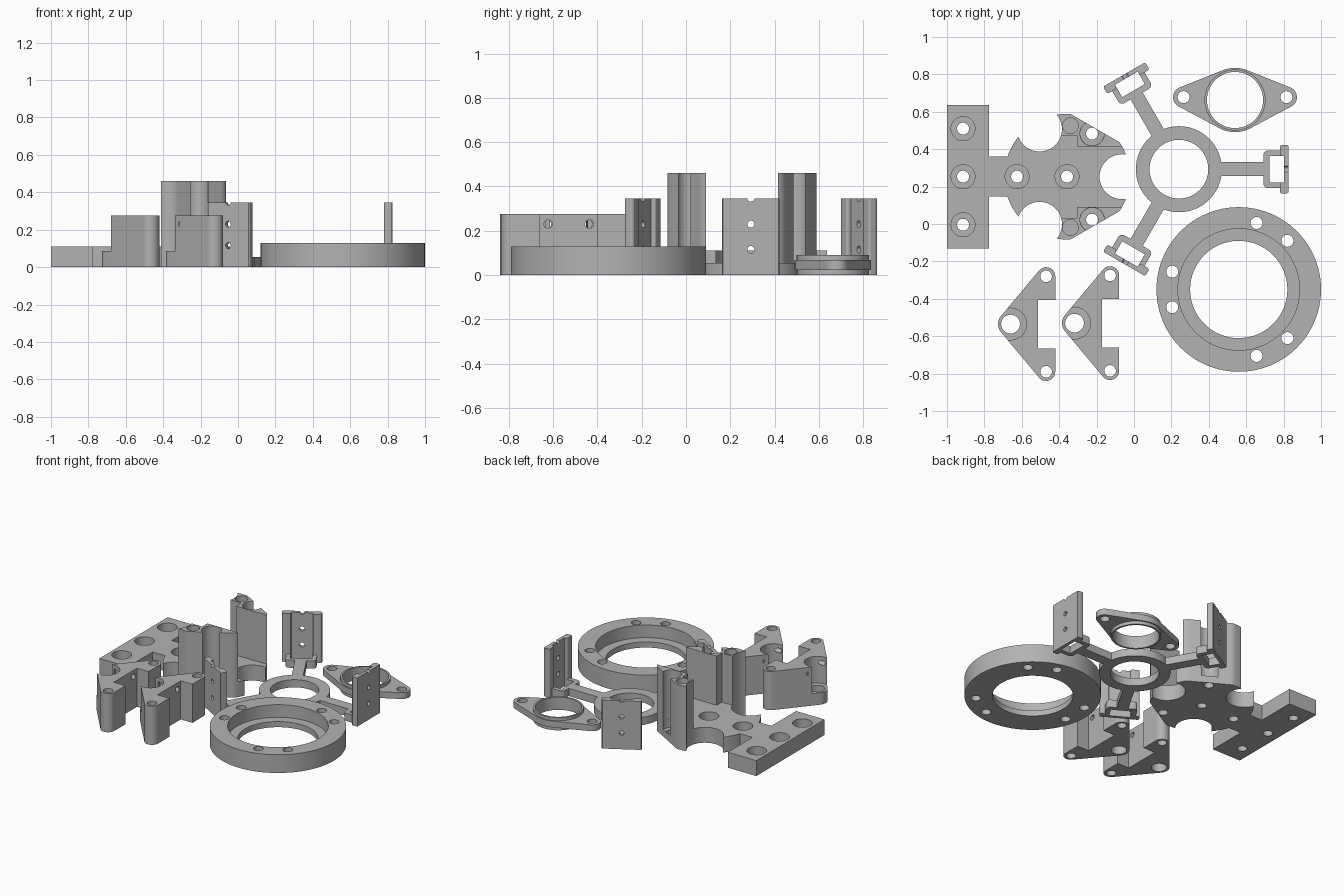
import bpy, bmesh, math
from mathutils import Matrix, Vector, geometry

if "Cube" in bpy.data.objects:
    bpy.data.objects.remove(bpy.data.objects["Cube"])

GREY = bpy.data.materials.new("plain_grey")
GREY.diffuse_color = (0.45, 0.45, 0.45, 1)
GREY.use_nodes = True
GREY.node_tree.nodes["Principled BSDF"].inputs["Base Color"].default_value = GREY.diffuse_color
SEG = 64


def circle(x, y, r, n=SEG):
    return [(x + r * math.cos(2 * math.pi * i / n), y + r * math.sin(2 * math.pi * i / n))
            for i in range(n)]


def rect(x0, x1, y0, y1):
    return [(x0, y0), (x1, y0), (x1, y1), (x0, y1)]


def hull(*circles):
    pts = [p for c in circles for p in circle(*c)]
    return [pts[i] for i in geometry.convex_hull_2d([Vector(p) for p in pts])]


def rounded(x0, x1, y0, y1, r):
    return hull(*[(x, y, r) for x in (x0 + r, x1 - r) for y in (y0 + r, y1 - r)])


def prism(name, outline, z0, z1, matrix=None):
    bm = bmesh.new()
    face = bm.faces.new([bm.verts.new((x, y, z0)) for x, y in outline])
    top = bmesh.ops.extrude_face_region(bm, geom=[face])["geom"]
    bmesh.ops.translate(bm, vec=(0, 0, z1 - z0),
                        verts=[v for v in top if isinstance(v, bmesh.types.BMVert)])
    bmesh.ops.recalc_face_normals(bm, faces=bm.faces)
    if matrix:
        bm.transform(matrix)
    me = bpy.data.meshes.new(name)
    bm.to_mesh(me)
    bm.free()
    me.materials.append(GREY)
    ob = bpy.data.objects.new(name, me)
    bpy.context.collection.objects.link(ob)
    return ob


def combine(ob, others, op="DIFFERENCE"):
    for o in others:
        m = ob.modifiers.new("bool", "BOOLEAN")
        m.operation, m.solver, m.object = op, "EXACT", o
        bpy.context.view_layer.update()
        dg = bpy.context.evaluated_depsgraph_get()
        me = bpy.data.meshes.new_from_object(ob.evaluated_get(dg))
        ob.modifiers.clear()
        ob.data = me
        bpy.data.objects.remove(o)
    return ob


def cyl(x, y, r, z0, z1):
    return prism("cutter", circle(x, y, r), z0, z1)


def cyl_x(y, z, r, x0, x1):
    # cylinder lying along x
    m = Matrix(((0, 0, 1, 0), (1, 0, 0, 0), (0, 1, 0, 0), (0, 0, 0, 1)))
    return prism("cutter", circle(y, z, r, 32), x0, x1, m)


def finish(ob, x=0, y=0):
    ob.data.transform(Matrix.Translation((x, y, 0)))
    bpy.ops.object.select_all(action="DESELECT")
    ob.select_set(True)
    bpy.context.view_layer.objects.active = ob
    bpy.ops.object.shade_smooth_by_angle(angle=math.radians(30))


# Large ring with a stepped bore and three pairs of bolt holes
ring = prism("large_ring", circle(0, 0, 0.44, 96), 0, 0.13)
cuts = [cyl(0, 0, 0.26, -0.1, 0.2), cyl(0, 0, 0.325, 0.04, 0.2)]
for a in (45, 75, 165, 195, 285, 315):
    a = math.radians(a)
    cuts.append(cyl(0.368 * math.cos(a), 0.368 * math.sin(a), 0.032, -0.1, 0.2))
finish(combine(ring, cuts), 0.56, -0.35)

# Two-eared flange with a collar
flange = prism("oval_flange", hull((0, 0, 0.172), (-0.275, 0.015, 0.056), (0.275, 0.015, 0.056)),
               0.023, 0.068)
combine(flange, [cyl(0, 0, 0.163, 0, 0.09)], "UNION")
combine(flange, [cyl(0, 0, 0.15, -0.1, 0.2)]
        + [cyl(s * 0.275, 0.015, 0.032, -0.1, 0.2) for s in (-1, 1)])
finish(flange, 0.54, 0.663)

# Three-armed hub: ring, arms, open frames
hub = prism("hub_ring", circle(0, 0, 0.23), 0, 0.055)
combine(hub, [cyl(0, 0, 0.157, -0.1, 0.2)])
finish(hub, 0.24, 0.293)
for i in range(3):
    arm = prism("hub_arm", rect(0.22, 0.47, -0.0375, 0.0375), 0, 0.055)
    frame = prism("frame", rounded(0.452, 0.57, -0.1, 0.1, 0.025), 0, 0.055)
    combine(arm, [frame], "UNION")
    # upright plate with edge ribs
    plate = prism("plate", rect(0.562, 0.585, -0.125, 0.125), 0, 0.345)
    combine(plate, [prism("rib", rounded(0.54, 0.585, min(s * 0.07, s * 0.13),
                                         max(s * 0.07, s * 0.13), 0.012), 0, 0.345)
                    for s in (-1, 1)], "UNION")
    combine(arm, [plate], "UNION")
    combine(arm, [prism("cutter", rect(0.485, 0.562, -0.07, 0.07), -0.1, 0.4)]
            + [cyl_x(0, z, 0.016, 0.5, 0.7) for z in (0.115, 0.23, 0.347)])
    arm.data.transform(Matrix.Rotation(i * 2 * math.pi / 3, 4, "Z"))
    finish(arm, 0.24, 0.293)

# Mounting plate: T bar, neck, and disc with three round cutouts
C = 0.294
tri = [(C * math.cos(a), C * math.sin(a)) for a in (0, 2 * math.pi / 3, -2 * math.pi / 3)]


def disc_outline(r=0.336, flat=0.30):
    # disc trimmed flat on the two sides facing +-60 degrees
    out = []
    for i in range(128):
        a = 2 * math.pi * i / 128
        d = max(math.cos(a - math.pi / 3), math.cos(a + math.pi / 3))
        k = min(r, flat / d) if d > 0.1 else r
        out.append((k * math.cos(a), k * math.sin(a)))
    return out


base = prism("mounting_plate", disc_outline(), 0, 0.11)
combine(base, [prism("neck", rect(-0.5, -0.25, -0.107, 0.107), 0, 0.11),
               prism("bar", rect(-0.642, -0.417, -0.384, 0.384), 0, 0.11)], "UNION")
# uprights on both sides
for s in (1, -1):
    post = prism("upright", disc_outline(), 0.05, 0.46)
    combine(post, [prism("cutter", rect(-0.5, 0.5, min(-s * 0.5, s * 0.162), max(-s * 0.5, s * 0.162)),
                         0, 0.6),
                   prism("cutter", rect(-0.5, 0.053, min(0, s * 0.22), max(0, s * 0.22)), 0, 0.6),
                   cyl(0.134, s * 0.23, 0.065, 0, 0.6)])
    combine(base, [post], "UNION")
cuts = [cyl(x, y, 0.12, -0.1, 0.6) for x, y in tri]
for x, y in [(-0.556, 0.257), (-0.556, 0), (-0.556, -0.257), (-0.267, 0), (0, 0),
             (0.134, 0.23), (0.134, -0.23)]:
    cuts += [cyl(x, y, 0.032, -0.1, 0.2), cyl(x, y, 0.064, 0.05, 0.46)]
cuts += [cyl(0.018, s * 0.272, 0.042, 0.4, 0.6) for s in (1, -1)]
finish(combine(base, cuts), -0.358, 0.253)

# Two triangular brackets with a concave sloping back
for ox, oy in ((-0.66, -0.535), (-0.318, -0.53)):
    br = prism("triangle_bracket", hull((0, 0, 0.067), (0.19, 0.255, 0.049), (0.19, -0.255, 0.049)),
               0, 0.275)
    # profile in x-z of the volume above the fillet
    prof = [(-0.2, 0.085)]
    prof += [(-0.06 + 0.142 * math.sin(t), 0.227 - 0.142 * math.cos(t))
             for t in [i * math.pi / 32 for i in range(17)]]
    prof += [(0.082, 0.4), (-0.2, 0.4)]
    m = Matrix(((1, 0, 0, 0), (0, 0, 1, 0), (0, 1, 0, 0), (0, 0, 0, 1)))
    cuts = [prism("cutter", prof, -0.5, 0.5, m),
            prism("cutter", rect(0.147, 0.4, -0.13, 0.13), -0.1, 0.4),
            cyl(0, 0, 0.085, 0.085, 0.4), cyl(0, 0, 0.05, -0.1, 0.4)]
    for s in (1, -1):
        cuts += [cyl(0.19, s * 0.255, 0.031, -0.1, 0.4), cyl_x(s * 0.093, 0.23, 0.019, 0, 0.3)]
    finish(combine(br, cuts), ox, oy)
